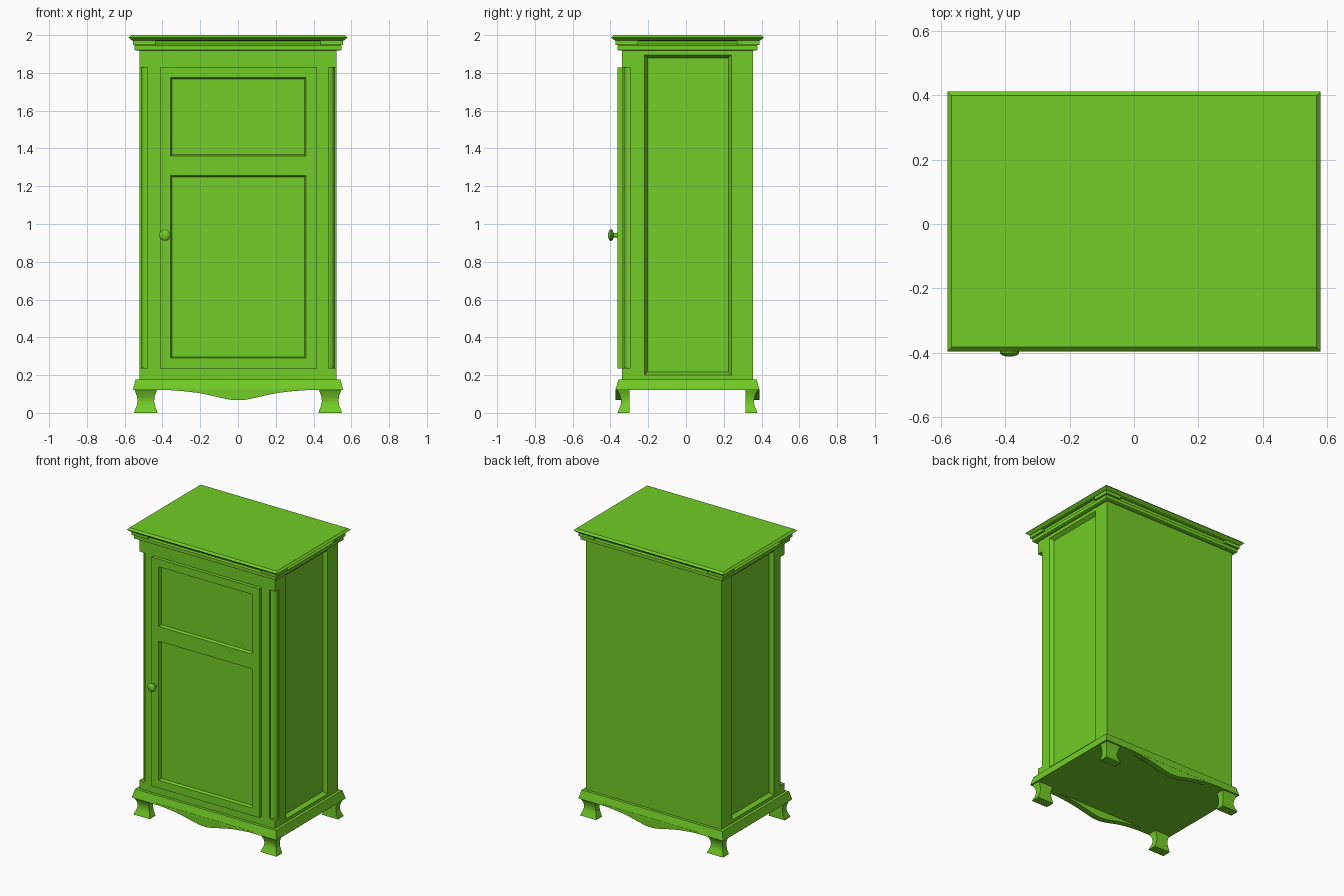
import bpy, bmesh, math
from mathutils import Vector, Matrix

if "Cube" in bpy.data.objects:
    bpy.data.objects.remove(bpy.data.objects["Cube"])

CY = 0.008      # depth centre of the case
INSET = 0.176   # half width minus half depth of every layer

mat = bpy.data.materials.new("green_paint")
mat.diffuse_color = (0.17, 0.61, 0.02, 1)
mat.use_nodes = True
mat.node_tree.nodes["Principled BSDF"].inputs["Base Color"].default_value = mat.diffuse_color


def make(name, bm, smooth=False):
    bmesh.ops.recalc_face_normals(bm, faces=bm.faces)
    me = bpy.data.meshes.new(name)
    bm.to_mesh(me)
    bm.free()
    ob = bpy.data.objects.new(name, me)
    bpy.context.collection.objects.link(ob)
    me.materials.append(mat)
    if smooth:
        smooth_shade(ob)
    return ob


def smooth_shade(ob):
    bpy.ops.object.select_all(action='DESELECT')
    ob.select_set(True)
    bpy.context.view_layer.objects.active = ob
    bpy.ops.object.shade_smooth_by_angle(angle=math.radians(30))


def loft(name, rings, smooth=False):
    """Skin a stack of equal-length point loops and cap both ends."""
    bm = bmesh.new()
    loops = [[bm.verts.new(p) for p in r] for r in rings]
    n = len(loops[0])
    for a, b in zip(loops, loops[1:]):
        for i in range(n):
            j = (i + 1) % n
            bm.faces.new((a[i], a[j], b[j], b[i]))
    bm.faces.new(loops[0])
    bm.faces.new(loops[-1])
    return make(name, bm, smooth)


def rect(x0, x1, y0, y1, z):
    return [(x0, y0, z), (x1, y0, z), (x1, y1, z), (x0, y1, z)]


def box(name, x0, x1, y0, y1, z0, z1):
    return loft(name, [rect(x0, x1, y0, y1, z) for z in (z0, z1)])


def layer(h, z):
    """Rectangle of half width h following the case outline."""
    return rect(-h, h, CY - h + INSET, CY + h - INSET, z)


def cut(ob, cutter):
    cutter.hide_render = True
    m = ob.modifiers.new("cut", 'BOOLEAN')
    m.operation, m.solver, m.object = 'DIFFERENCE', 'EXACT', cutter
    bpy.context.view_layer.objects.active = ob
    bpy.ops.object.modifier_apply(modifier=m.name)
    bpy.data.objects.remove(cutter)


def panel_cutter(to_world, a0, a1, z0, z1, depth, slope):
    """Recess with sloped sides; to_world maps (across, z, depth) to a point."""
    rings = []
    for d, s in ((-0.02, 0), (0, 0), (depth, slope)):
        rings.append([to_world(a, z, d) for a, z in (
            (a0 + s, z0 + s), (a1 - s, z0 + s), (a1 - s, z1 - s), (a0 + s, z1 - s))])
    return loft("panel_cutter", rings)


# Case with recessed side panels and rounded front corners
W = 0.522
FRONT = CY - W + INSET
case = loft("case", [layer(W, 0.17), layer(W, 1.925)])
for s in (-1, 1):
    cut(case, panel_cutter(lambda a, z, d: (s * (W - d), a, z),
                           -0.22, 0.24, 0.20, 1.895, 0.025, 0.016))
    r, cx, cy = 0.034, 0.478, FRONT + 0.044
    plan = [(cx + r * math.cos(t), cy - r * math.sin(t))
            for t in [i * math.pi / 16 for i in range(9)]]
    plan = [(0.56, cy)] + plan + [(cx, FRONT - 0.04), (0.56, FRONT - 0.04)]
    cut(case, loft("corner_cutter",
                   [[(s * x, y, z) for x, y in plan] for z in (0.237, 1.828)]))
smooth_shade(case)

# Door with two recessed panels
DOOR_Y = -0.362
door = box("door", -0.412, 0.418, DOOR_Y, FRONT + 0.01, 0.235, 1.828)
for z0, z1 in ((0.29, 1.257), (1.36, 1.775)):
    cut(door, panel_cutter(lambda a, z, d: (a, DOOR_Y + d, z),
                           -0.357, 0.36, z0, z1, 0.018, 0.007))

# Turned door knob
N = 16
knob_profile = [(0.013, -0.355), (0.012, -0.384), (0.024, -0.387), (0.03, -0.394),
                (0.03, -0.401), (0.023, -0.408), (0.010, -0.412)]
loft("knob", [[(-0.387 + r * math.cos(i * math.tau / N), y,
                0.941 + r * math.sin(i * math.tau / N)) for i in range(N)]
              for r, y in knob_profile], smooth=True)

# Cornice moulding and its corner blocks
cornice = [(0.538, 1.918), (0.547, 1.922), (0.547, 1.945), (0.537, 1.952),
           (0.540, 1.968), (0.562, 1.972), (0.580, 1.987), (0.567, 2.0)]
loft("cornice", [layer(h, z) for h, z in cornice])
B = 0.557
for sx in (-1, 1):
    for sy in (-1, 1):
        xs = sorted((sx * B, sx * 0.437))
        ys = sorted((CY + sy * (B - INSET), CY + sy * (B - INSET - 0.12)))
        box("cornice_corner_block", *xs, *ys, 1.948, 1.973)

# Base moulding
loft("base_moulding", [layer(0.557, 0.12), layer(0.555, 0.128), layer(0.542, 0.178)])

# Curved aprons, front and back
half = [(0.37, 0.121), (0.29, 0.115), (0.22, 0.107), (0.16, 0.096),
        (0.10, 0.082), (0.05, 0.071), (0.02, 0.067)]
curve = [(-x, z) for x, z in half] + [(x, z) for x, z in reversed(half)]
curve += [(0.37, 0.13), (-0.37, 0.13)]
for name, s in (("front_apron", -1), ("back_apron", 1)):
    ys = (CY + s * 0.380, CY + s * 0.340)
    loft(name, [[(x, y, z) for x, z in curve] for y in ys], smooth=True)

# Flared feet: waisted in width, waisted on the outer face only in depth
foot = [(0.000, 0.062, 0.370), (0.012, 0.059, 0.366), (0.035, 0.049, 0.356),
        (0.060, 0.044, 0.351), (0.085, 0.046, 0.355), (0.105, 0.053, 0.364),
        (0.122, 0.059, 0.371)]
for sx in (-1, 1):
    for sy in (-1, 1):
        name = ("front" if sy < 0 else "back") + ("_left" if sx < 0 else "_right") + "_foot"
        loft(name, [rect(sx * 0.488 - w, sx * 0.488 + w,
                         CY + sy * 0.308, CY + sy * outer, z)
                    for z, w, outer in foot], smooth=True)
